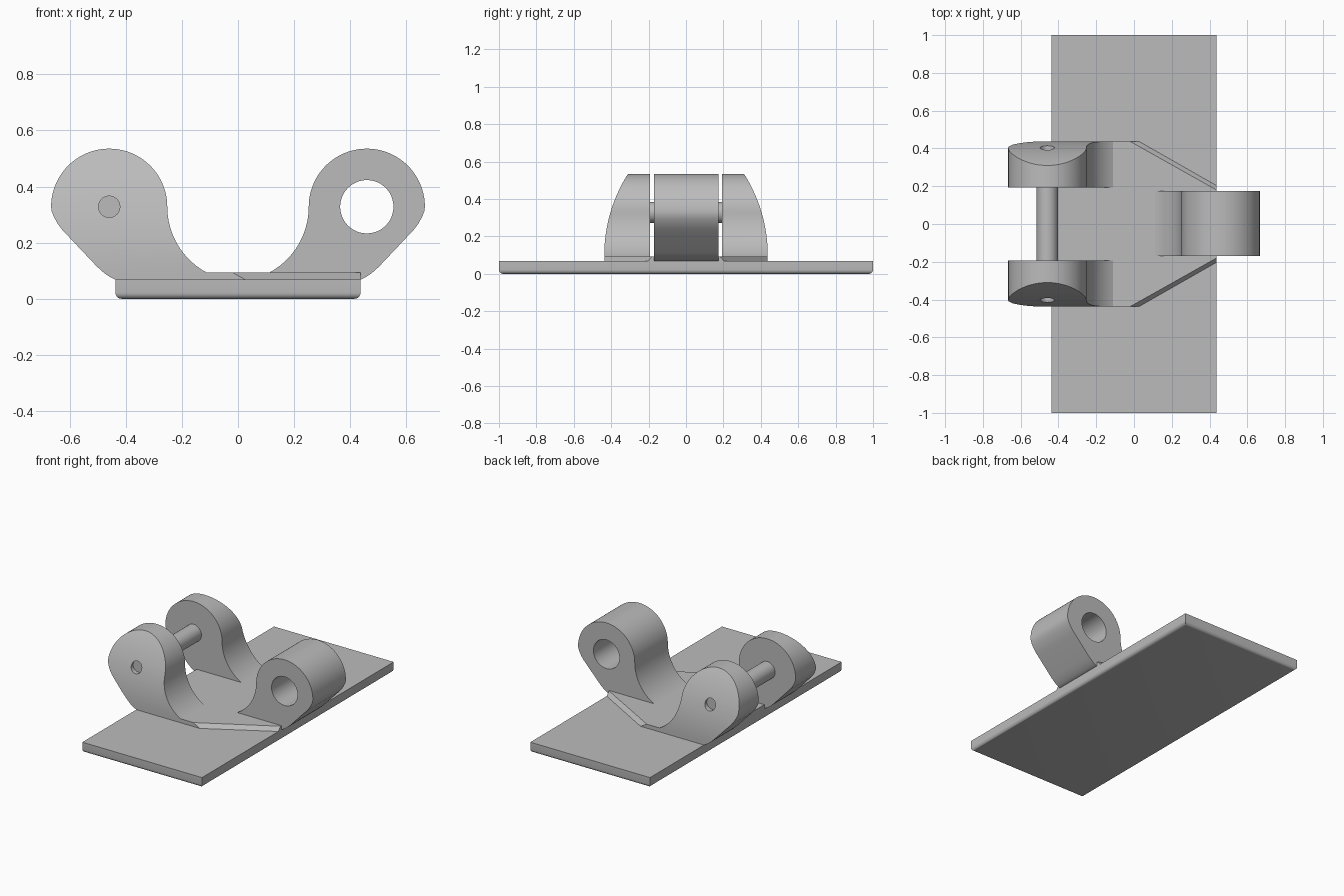
import bpy, bmesh, math

if "Cube" in bpy.data.objects:
    bpy.data.objects.remove(bpy.data.objects["Cube"], do_unlink=True)

grey = bpy.data.materials.new("plain_grey")
grey.use_nodes = True
GREY = (0.5, 0.5, 0.5, 1)
grey.diffuse_color = GREY
grey.node_tree.nodes["Principled BSDF"].inputs["Base Color"].default_value = GREY

PIVOT_X, PIVOT_Z, HALF, BASE_TOP, PLATE_TOP = 0.459, 0.328, 0.437, 0.068, 0.094


def finish(name, bm):
    bmesh.ops.recalc_face_normals(bm, faces=bm.faces[:])
    mesh = bpy.data.meshes.new(name)
    bm.to_mesh(mesh)
    bm.free()
    ob = bpy.data.objects.new(name, mesh)
    bpy.context.collection.objects.link(ob)
    mesh.materials.append(grey)
    return ob


def loft(name, first, second):
    """Solid between two matching outlines of 3D points."""
    bm = bmesh.new()
    a = [bm.verts.new(p) for p in first]
    b = [bm.verts.new(p) for p in second]
    bm.faces.new(a)
    bm.faces.new(b[::-1])
    for i in range(len(a)):
        j = (i + 1) % len(a)
        bm.faces.new((a[i], b[i], b[j], a[j]))
    return finish(name, bm)


def arc(cx, cz, r, start, end, steps):
    angles = [math.radians(start + (end - start) * i / steps) for i in range(steps + 1)]
    return [(cx + r * math.cos(t), cz + r * math.sin(t)) for t in angles]


def along_y(name, outline, y0, y1):
    return loft(name, [(x, y0, z) for x, z in outline], [(x, y1, z) for x, z in outline])


def rod(name, x, z, r, y0, y1):
    return along_y(name, arc(x, z, r, 0, 352.5, 47), y0, y1)


def cut(ob, cutter, operation):
    mod = ob.modifiers.new("cut", "BOOLEAN")
    mod.object, mod.operation, mod.solver = cutter, operation, "EXACT"
    select(ob)
    bpy.ops.object.modifier_apply(modifier=mod.name)
    bpy.data.objects.remove(cutter, do_unlink=True)


def select(ob):
    bpy.ops.object.select_all(action="DESELECT")
    ob.select_set(True)
    bpy.context.view_layer.objects.active = ob


def smooth(ob):
    select(ob)
    bpy.ops.object.shade_smooth_by_angle(angle=math.radians(28))


# Base slab with rounded lower edges
bm = bmesh.new()
bmesh.ops.create_cube(bm, size=1)
for v in bm.verts:
    v.co.x *= 2 * HALF
    v.co.y *= 2
    v.co.z = (v.co.z + 0.5) * BASE_TOP
lower = [e for e in bm.edges if all(v.co.z < 0.01 for v in e.verts)]
bmesh.ops.bevel(bm, geom=lower, offset=0.022, segments=5, profile=0.5, affect="EDGES")
smooth(finish("base_slab", bm))


# Tapered mounting plate, sloped on its angled sides
def plate_outline(corner_x, end_y, z):
    side = [(-HALF, HALF), (corner_x, HALF), (HALF, end_y)]
    return [(x, y, z) for x, y in side] + [(x, -y, z) for x, y in side[::-1]]


loft("mounting_plate", plate_outline(0.03, 0.205, BASE_TOP - 0.002),
     plate_outline(-0.02, 0.18, PLATE_TOP))

# Lug outline: round head, concave inner foot, tapered outer foot
FILLET = 0.266
fillet_x = PIVOT_X - 0.207 - FILLET
foot_angle = -math.degrees(math.asin((PIVOT_Z - PLATE_TOP) / FILLET))
lug = arc(PIVOT_X, PIVOT_Z, 0.207, 0, 180, 40)
lug += arc(fillet_x, PIVOT_Z, FILLET, 0, foot_angle, 20)[1:]
lug += [(0.105, BASE_TOP), (HALF, BASE_TOP), (0.455, 0.077), (0.475, 0.09), (0.502, 0.114),
        (0.602, 0.22), (0.624, 0.243), (0.643, 0.268), (0.657, 0.294), (0.664, 0.312)]
mirrored_lug = [(-x, z) for x, z in lug]

# Single lug with its through hole
single = along_y("single_lug", lug, -0.17, 0.175)
cut(single, rod("hole_cutter", PIVOT_X, PIVOT_Z, 0.095, -0.5, 0.5), "DIFFERENCE")
smooth(single)

# Pair of lugs whose outer faces lean inward along an arc, each with a dimple
LEAN = 0.808
for side, name in ((-1, "front_lug"), (1, "back_lug")):
    ob = along_y(name, mirrored_lug, side * 0.193, side * 0.6)
    edge = [(0, 0), (HALF, 0)] + arc(HALF - LEAN, 0.1, LEAN, 0, 36, 24)
    edge += [(0, edge[-1][1])]
    cut(ob, loft("lean_cutter", [(-1, side * y, z) for y, z in edge],
                 [(1, side * y, z) for y, z in edge]), "INTERSECT")
    cut(ob, rod("dimple_cutter", -PIVOT_X, PIVOT_Z, 0.038, side * 0.385, side * 0.6),
        "DIFFERENCE")
    smooth(ob)

# Pin joining the pair
smooth(rod("hinge_pin", -PIVOT_X, PIVOT_Z, 0.057, -0.2, 0.2))
